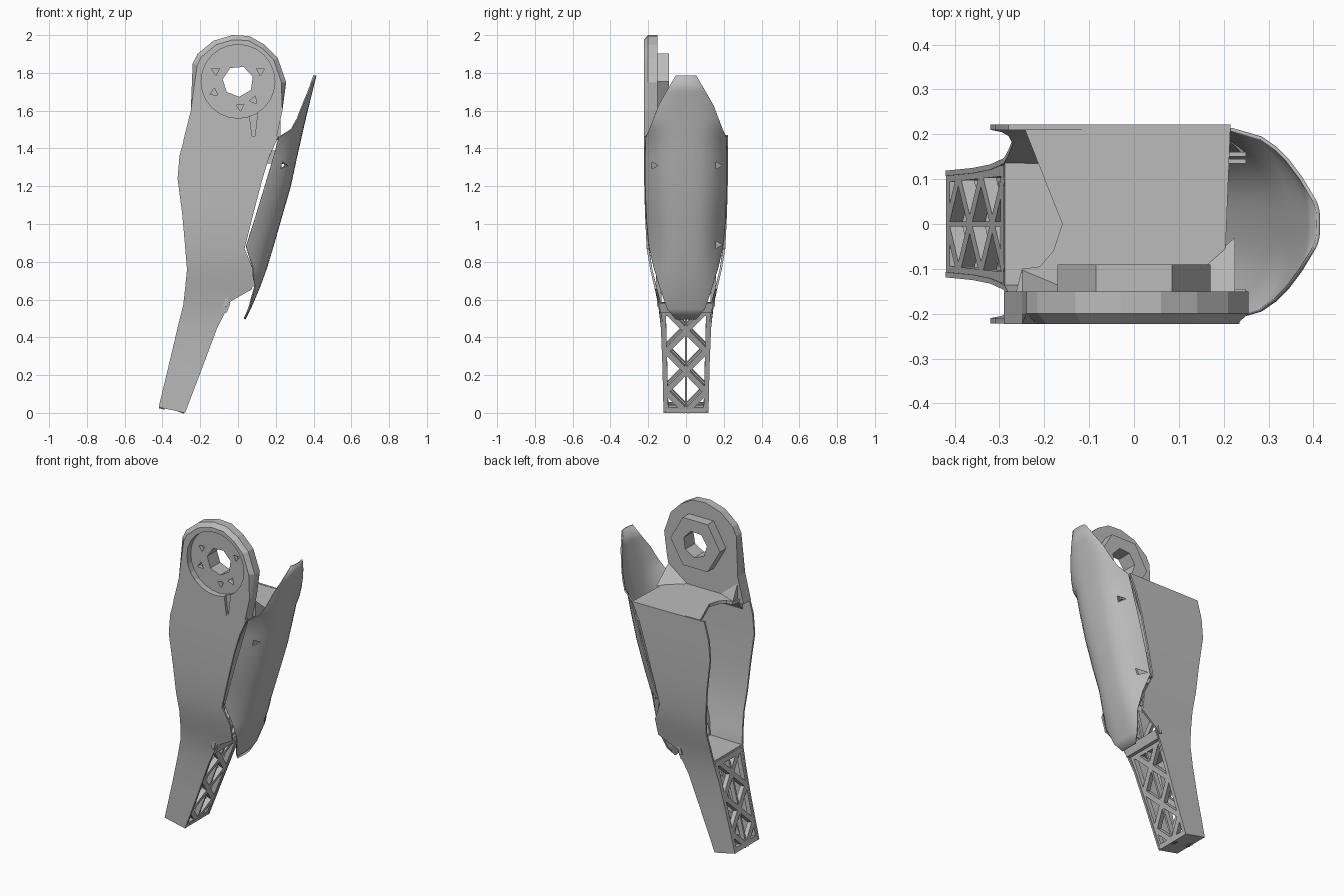
import bpy, bmesh, math
from mathutils import Vector

cube = bpy.data.objects.get("Cube")
if cube:
    bpy.data.objects.remove(cube, do_unlink=True)

grey = bpy.data.materials.new("plain_grey")
grey.use_nodes = True
grey.diffuse_color = (0.5, 0.5, 0.5, 1)
grey.node_tree.nodes["Principled BSDF"].inputs["Base Color"].default_value = (0.5, 0.5, 0.5, 1)


def make(name, verts, faces, smooth=False):
    me = bpy.data.meshes.new(name)
    me.from_pydata(verts, [], faces)
    bm = bmesh.new()
    bm.from_mesh(me)
    bmesh.ops.recalc_face_normals(bm, faces=bm.faces)
    bm.to_mesh(me)
    bm.free()
    me.materials.append(grey)
    ob = bpy.data.objects.new(name, me)
    bpy.context.scene.collection.objects.link(ob)
    if smooth:
        bpy.ops.object.select_all(action='DESELECT')
        bpy.context.view_layer.objects.active = ob
        ob.select_set(True)
        bpy.ops.object.shade_smooth_by_angle(angle=math.radians(35))
    return ob


def loft(name, loops, smooth=False):
    """Closed solid through matching loops of points."""
    n = len(loops[0])
    faces = [tuple(range(n)), tuple(range((len(loops) - 1) * n, len(loops) * n))]
    for k in range(len(loops) - 1):
        for i in range(n):
            j = (i + 1) % n
            faces.append((k * n + i, k * n + j, (k + 1) * n + j, (k + 1) * n + i))
    return make(name, [p for lp in loops for p in lp], faces, smooth)


def prism_y(name, pts, y0, y1):
    return loft(name, [[(x, y, z) for x, z in pts] for y in (y0, y1)])


def ngon(n, r, cx, cz, turn=0.0):
    return [(cx + r * math.cos(turn + math.tau * i / n),
             cz + r * math.sin(turn + math.tau * i / n)) for i in range(n)]


def cut(target, cutters):
    """Subtract the cutters, bake the result and remove them."""
    for c in cutters:
        c.hide_render = True
        m = target.modifiers.new("cut", 'BOOLEAN')
        m.operation, m.object, m.solver = 'DIFFERENCE', c, 'EXACT'
    deps = bpy.context.evaluated_depsgraph_get()
    me = bpy.data.meshes.new_from_object(target.evaluated_get(deps))
    target.modifiers.clear()
    target.data = me
    for c in cutters:
        bpy.data.objects.remove(c, do_unlink=True)


# Side plates: rows of left x, left z, right x, right z, half width
ROWS = [(-.42, .03, -.28, 0, .119), (-.36, .28, -.185, .25, .125),
        (-.32, .45, -.11, .45, .133), (-.29, .57, -.04, .59, .147),
        (-.28, .66, .075, .655, .165), (-.27, .76, .08, .76, .19),
        (-.28, .88, .035, .87, .208), (-.295, 1.05, .08, 1.05, .217),
        (-.32, 1.24, .13, 1.24, .222), (-.31, 1.36, .167, 1.36, .222),
        (-.28, 1.47, .215, 1.465, .222)]
T = 0.012
for name, s in (("front_plate", -1), ("back_plate", 1)):
    loft(name, [[(a, s * w, b), (c, s * w, d), (c, s * (w - T), d), (a, s * (w - T), b)]
                for a, b, c, d, w in ROWS], True)

# Hub housing on top of the front plate
HUB = (0, 1.755)
outline = [(-.29, 1.44), (-.25, 1.6), (-.24, 1.85), (-.215, 1.9), (-.13, 1.97), (-.03, 2),
           (.06, 1.995), (.14, 1.95), (.21, 1.88), (.255, 1.75), (.235, 1.6), (.2, 1.44)]
inset = [(x * .9, HUB[1] + (z - HUB[1]) * .9) if z > 1.65 else (x, z) for x, z in outline]
housing = loft("hub_housing", [[(x, -.223, z) for x, z in inset],
                               [(x, -.2, z) for x, z in outline],
                               [(x, -.15, z) for x, z in outline]])
boss = prism_y("hub_hex_boss", ngon(6, .17, *HUB), -.151, -.09)
cutters = [prism_y("recess_cutter", ngon(24, .195, *HUB), -.3, -.185),
           prism_y("bore_cutter", ngon(7, .082, *HUB, .3), -.3, 0),
           prism_y("notch_cutter", [(.055, 1.63), (.105, 1.6), (.082, 1.4)], -.3, -.205)]
for deg, r in ((25, .13), (155, .13), (205, .14), (275, .135), (310, .13)):
    a = math.radians(deg)
    c = (HUB[0] + r * math.cos(a), HUB[1] + r * math.sin(a))
    cutters.append(prism_y("pit_cutter", ngon(3, .024, *c, a), -.3, -.16))
cut(housing, cutters)
cut(boss, [prism_y("bore_cutter", ngon(7, .082, *HUB, .3), -.3, 0)])

# Top deck between the plates, with gussets to the hub
deck = [(-.245, .215), (-.16, 0), (-.18, -.06), (-.21, -.095), (-.25, -.1), (-.265, -.16),
        (.2, -.16), (.215, .215)]
loft("top_deck", [[(x, y, z) for x, y in deck] for z in (1.445, 1.465)])
for a, b, y, top in ((.09, .225, -.03, 1.56), (-.13, -.25, -.1, 1.56)):
    make("deck_gusset", [(a, -.15, 1.46), (b, -.15, 1.46), (b, y, 1.46), (b, -.15, top)],
         [(0, 1, 2), (0, 1, 3), (1, 2, 3), (0, 2, 3)])

# Chamfer under the deck along the front plate
loft("deck_chamfer", [[(x, -.212, 1.37), (x, -.16, 1.447), (x, -.212, 1.447)] for x in (-.24, .16)])

# Sloping inner wall behind the shell, and floor above the truss
prism_y("inner_wall", [(.015, .88), (.03, .88), (.12, 1.24), (.205, 1.45), (.185, 1.45), (.1, 1.24)],
        -.2, .2)
prism_y("cavity_floor", [(-.29, .55), (-.06, .53), (-.04, .58), (-.288, .575)], -.138, .138)
prism_y("foot_cap", [(-.419, .03), (-.281, 0), (-.275, .02), (-.413, .05)], -.115, .115)


# Truss panels: mirrored zigzag bars in a sloping plane
def truss(name, start, end, depth, e, count):
    p0, p1 = Vector((start[0], 0, start[1])), Vector((end[0], 0, end[1]))
    run = p1 - p0
    length = run.length
    u = run.normalized()
    n = Vector((u.z, 0, -u.x)) * depth
    step = length / count
    bars = [((0, 0), (length, 0), .012)]
    for s in (-1, 1):
        bars.append(((0, s * e), (length, s * (e + .014)), .024))
        for k in range(count):
            ends = (0, s * e) if k % 2 == 0 else (s * e, 0)
            bars.append(((k * step, ends[0]), ((k + 1) * step, ends[1]), .03))
    bars += [((.012, -e), (.012, e), .024), ((length - .015, -e), (length - .015, e), .03)]
    verts, faces = [], []
    for a, b, w in bars:
        a, b = Vector(a), Vector(b)
        d = (b - a).normalized()
        side = Vector((-d.y, d.x)) * w / 2
        base = len(verts)
        for off in (Vector(), n):
            for q in (a + side, b + side, b - side, a - side):
                verts.append(p0 + u * q.x + Vector((0, q.y, 0)) + off)
        for f in ((0, 1, 2, 3), (4, 5, 6, 7), (0, 1, 5, 4), (1, 2, 6, 5), (2, 3, 7, 6), (3, 0, 4, 7)):
            faces.append(tuple(base + i for i in f))
    make(name, verts, faces)


truss("outer_truss", (-.417, .035), (-.291, .565), .03, .105, 5)
truss("inner_truss", (-.283, .005), (-.08, .54), -.03, .105, 5)
truss("upper_inner_truss", (-.06, .56), (.025, .89), -.02, .14, 3)

# Curved shell: rows of z, centre x, edge x, half width
SHELL = [(.495, .04, .037, .055), (.55, .068, .06, .1), (.66, .115, .09, .138),
         (.77, .155, .08, .172), (.88, .188, .045, .197), (1.02, .228, .09, .21),
         (1.2, .28, .145, .217), (1.35, .312, .19, .218), (1.46, .337, .22, .214),
         (1.5, .346, .285, .195), (1.56, .36, .318, .172), (1.63, .377, .345, .145),
         (1.7, .394, .375, .105), (1.785, .415, .405, .055)]
N = 20
verts = []
for z, xc, xe, w in SHELL:
    for i in range(N + 1):
        t = math.sin(math.pi * (i / N - .5))
        verts.append((xe + (xc - xe) * (1 - abs(t) ** 3), w * t, z))
faces = [(r * (N + 1) + i, r * (N + 1) + i + 1, (r + 1) * (N + 1) + i + 1, (r + 1) * (N + 1) + i)
         for r in range(len(SHELL) - 1) for i in range(N)]
shell = make("curved_shell", verts, faces, True)
if shell.data.polygons[N * 6 + N // 2].normal.x < 0:
    shell.data.flip_normals()
solid = shell.modifiers.new("thickness", 'SOLIDIFY')
solid.thickness, solid.offset = .008, -1
holes = []
for y, z in ((-.17, 1.31), (.17, 1.31), (.17, .89)):
    tri = ngon(3, .022, y, z, 2.1)
    holes.append(loft("hole_cutter", [[(x, a, b) for a, b in tri] for x in (.0, .6)]))
cut(shell, holes)

# Small tabs holding the shell to the inner wall
for y in (-.15, .14, .155):
    prism_y("shell_tab", [(.15, 1.32), (.225, 1.32), (.25, 1.39), (.18, 1.39)], y - .005, y + .005)
